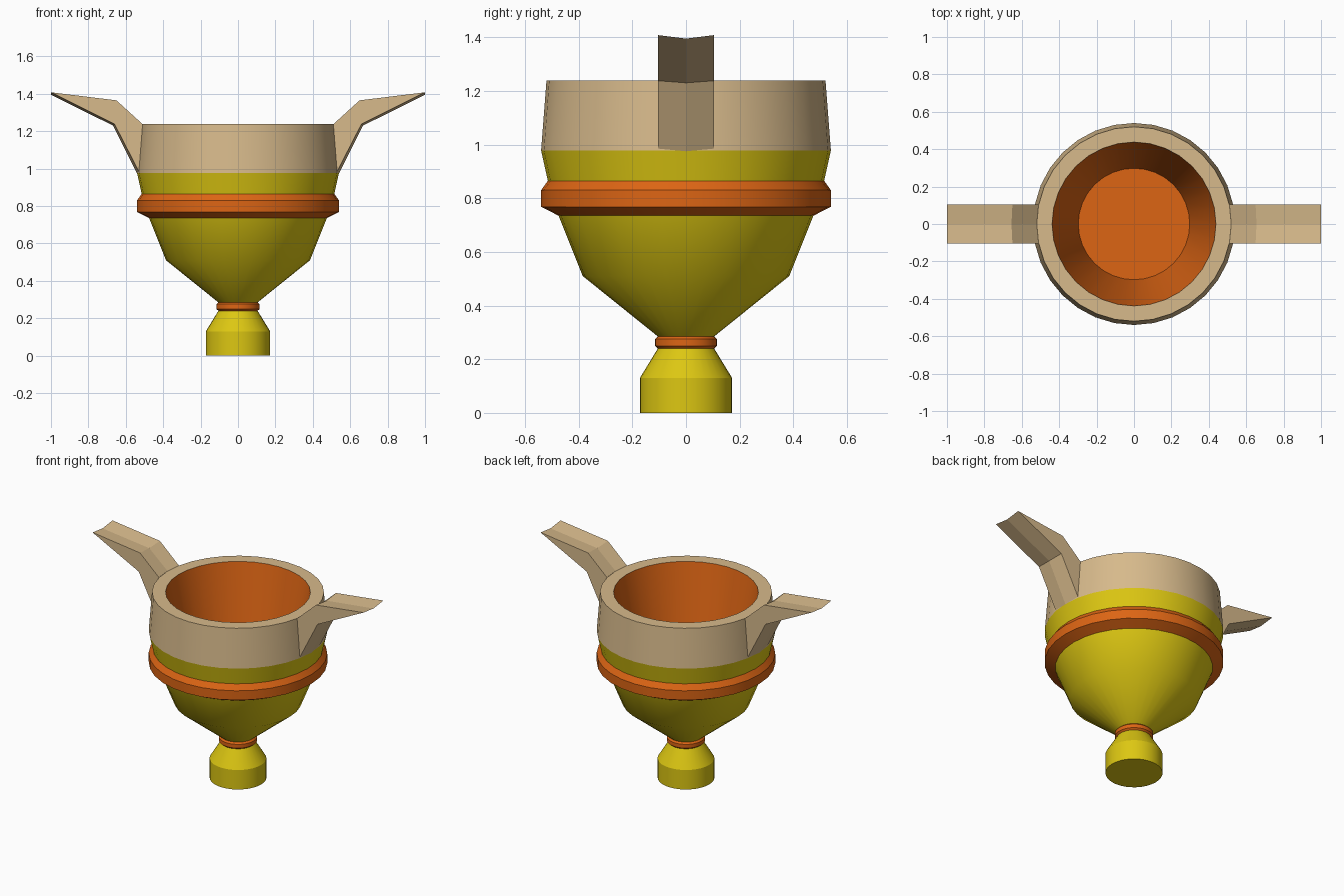
import bpy
import math

SEGMENTS = 32

default = bpy.data.objects.get("Cube")
if default:
    bpy.data.objects.remove(default, do_unlink=True)


def make_material(name, rgb):
    mat = bpy.data.materials.new(name)
    mat.use_nodes = True
    mat.diffuse_color = (*rgb, 1)
    mat.node_tree.nodes["Principled BSDF"].inputs["Base Color"].default_value = (*rgb, 1)
    return mat


yellow = make_material("yellow", (0.72, 0.57, 0.006))
orange = make_material("orange", (0.72, 0.13, 0.007))
tan = make_material("tan", (0.68, 0.49, 0.26))


def make_object(name, verts, faces, mat):
    mesh = bpy.data.meshes.new(name)
    mesh.from_pydata(verts, [], faces)
    mesh.materials.append(mat)
    obj = bpy.data.objects.new(name, mesh)
    bpy.context.collection.objects.link(obj)
    return obj


def lathe(name, profile, mat, cap_start=False, cap_end=False):
    """Spin (radius, height) points round z, with optional flat end caps."""
    n = SEGMENTS
    verts = [(r * math.cos(math.tau * i / n), r * math.sin(math.tau * i / n), z)
             for r, z in profile for i in range(n)]
    faces = [(k * n + i, k * n + (i + 1) % n, (k + 1) * n + (i + 1) % n, (k + 1) * n + i)
             for k in range(len(profile) - 1) for i in range(n)]
    if cap_start:
        faces.append(tuple(reversed(range(n))))
    if cap_end:
        last = (len(profile) - 1) * n
        faces.append(tuple(range(last, last + n)))
    obj = make_object(name, verts, faces, mat)
    bpy.ops.object.select_all(action='DESELECT')
    obj.select_set(True)
    bpy.context.view_layer.objects.active = obj
    bpy.ops.object.shade_smooth_by_angle(angle=math.radians(30))
    return obj


# Stem and its collar
lathe("foot", [(0.172, 0), (0.172, 0.13), (0.105, 0.24)], yellow, cap_start=True)
lathe("neck_ring", [(0.105, 0.24), (0.116, 0.25), (0.116, 0.275), (0.105, 0.285)], orange)

# Bowl, belt and upper band
lathe("bowl", [(0.105, 0.285), (0.385, 0.51), (0.475, 0.735)], yellow)
lathe("belt", [(0.475, 0.735), (0.54, 0.768), (0.54, 0.83), (0.515, 0.865)], orange)
lathe("upper_band", [(0.515, 0.865), (0.54, 0.978)], yellow)

# Rim wall and hollow inside
lathe("rim", [(0.54, 0.978), (0.52, 1.238), (0.438, 1.238)], tan)
lathe("lining", [(0.438, 1.238), (0.298, 0.51)], orange, cap_end=True)


def make_wing(name, side):
    """Wedge-shaped bent wing, sagging along its middle line."""
    edge = [(0.53, 0.985), (0.66, 1.238), (1.0, 1.408), (0.65, 1.365), (0.51, 1.238)]
    middle = [(0.54, 0.975), (0.668, 1.23), (1.0, 1.395), (0.655, 1.355), (0.52, 1.238)]
    verts = []
    for y, outline in ((-0.105, edge), (0, middle), (0.105, edge)):
        verts += [(side * x, y, z) for x, z in outline]
    n = len(edge)
    faces = [(k * n + i, (k + 1) * n + i, (k + 1) * n + i + 1, k * n + i + 1)
             for k in range(2) for i in range(n - 1)]
    # Side walls, split at the bend
    faces += [(0, 1, 3, 4), (1, 2, 3)]
    faces += [tuple(2 * n + i for i in f) for f in ((4, 3, 1, 0), (3, 2, 1))]
    if side < 0:
        faces = [tuple(reversed(f)) for f in faces]
    return make_object(name, verts, faces, tan)


make_wing("left_wing", 1)
make_wing("right_wing", -1)
